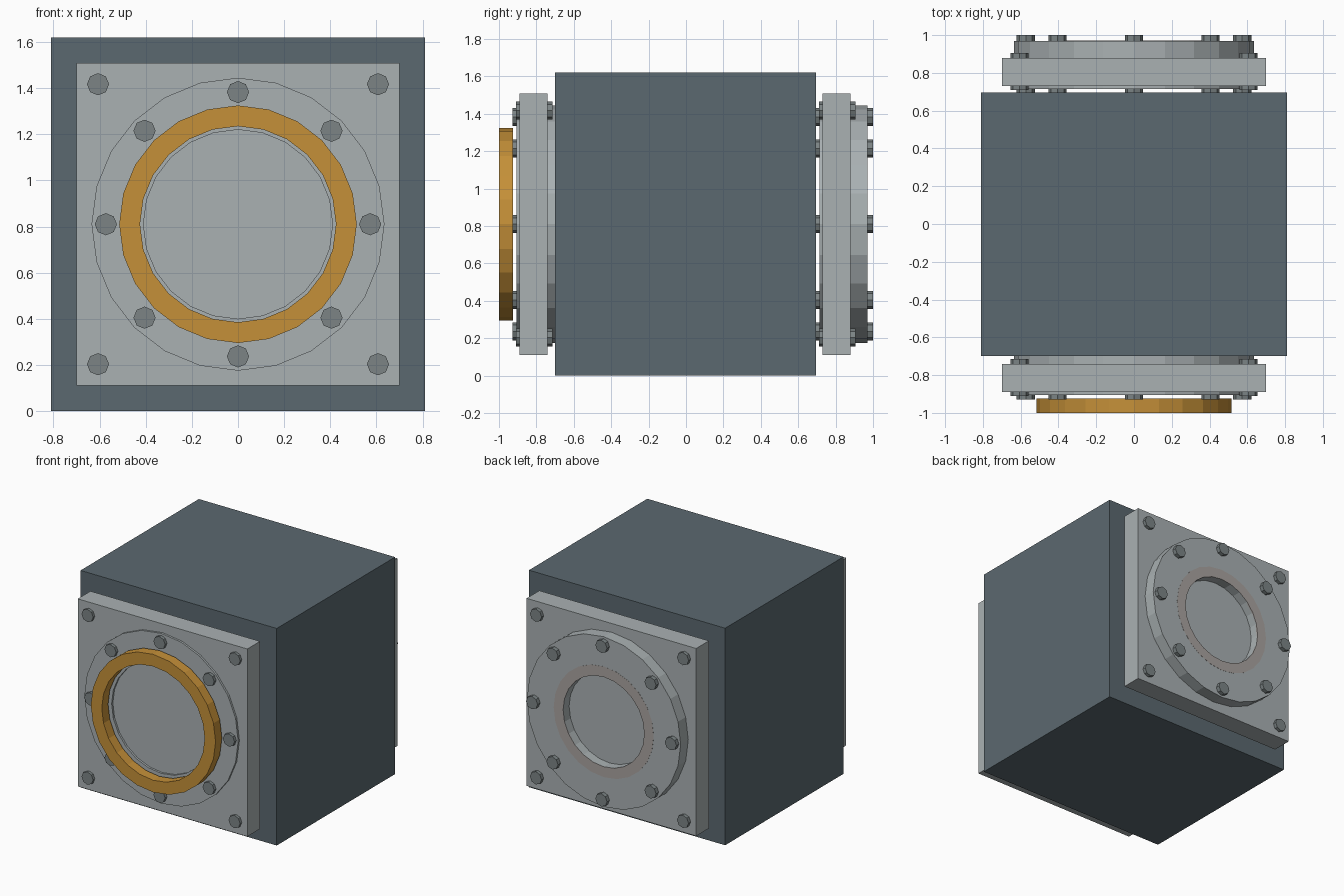
import bpy, bmesh, math

if "Cube" in bpy.data.objects:
    bpy.data.objects.remove(bpy.data.objects["Cube"])

CZ = 0.81  # height of the porthole axis


def material(name, rgb):
    m = bpy.data.materials.new(name)
    m.diffuse_color = (*rgb, 1)
    m.use_nodes = True
    m.node_tree.nodes["Principled BSDF"].inputs["Base Color"].default_value = m.diffuse_color
    return m


STEEL = material("dark_steel", (0.105, 0.14, 0.16))
PLATE = material("light_steel", (0.40, 0.44, 0.45))
BOLT = material("bolt_steel", (0.20, 0.23, 0.235))
BRASS = material("brass", (0.56, 0.28, 0.04))
SEAL = material("seal_grey", (0.40, 0.37, 0.355))


def finish(name, bm, mat):
    bmesh.ops.remove_doubles(bm, verts=bm.verts, dist=1e-5)
    bmesh.ops.recalc_face_normals(bm, faces=bm.faces)
    me = bpy.data.meshes.new(name)
    bm.to_mesh(me)
    bm.free()
    me.materials.append(mat)
    ob = bpy.data.objects.new(name, me)
    bpy.context.collection.objects.link(ob)
    return ob


def box(name, half_x, y0, y1, z0, z1, mat):
    bm = bmesh.new()
    bmesh.ops.create_cube(bm, size=1)
    for v in bm.verts:
        v.co = (v.co.x * 2 * half_x,
                y0 + (v.co.y + 0.5) * (y1 - y0),
                z0 + (v.co.z + 0.5) * (z1 - z0))
    return finish(name, bm, mat)


def lathe(name, profile, mat, closed=False, sides=24, x=0, z=CZ):
    """Spin a (radius, y) profile about an axis parallel to y."""
    bm = bmesh.new()
    pts = profile + profile[:1] if closed else profile
    vs = [bm.verts.new((x + r, y, z)) for r, y in pts]
    edges = [bm.edges.new(p) for p in zip(vs, vs[1:])]
    bmesh.ops.spin(bm, geom=vs + edges, cent=(x, 0, z), axis=(0, 1, 0),
                   angle=math.tau, steps=sides)
    return finish(name, bm, mat)


def bolt(name, x, z, y0, y1):
    lathe(name, [(0, y0), (0.048, y0), (0.048, y1), (0, y1)],
          BOLT, sides=8, x=x, z=z)


# Main body
box("body", 0.81, -0.70, 0.695, 0, 1.62, STEEL)

# The same porthole assembly sits on the front and the back
for side, dy in (("front", -1.62), ("back", 0.0)):
    box(f"{side}_plate", 0.70, 0.73 + dy, 0.88 + dy, 0.11, 1.51, PLATE)

    # Round flange with a shallow recess in front and a window recess behind
    lathe(f"{side}_flange",
          [(0, 0.73 + dy), (0.41, 0.73 + dy), (0.41, 0.715 + dy),
           (0.635, 0.715 + dy), (0.635, 0.97 + dy), (0.335, 0.97 + dy),
           (0.335, 0.90 + dy), (0, 0.90 + dy)], PLATE)

    # Flush seal ring around the window
    lathe(f"{side}_seal_ring",
          [(0.335, 0.96 + dy), (0.413, 0.96 + dy),
           (0.413, 0.971 + dy), (0.335, 0.971 + dy)], SEAL, closed=True)

    # Ring of eight through bolts
    for i in range(8):
        a = i * math.tau / 8
        bolt(f"{side}_ring_bolt_{i + 1}", 0.573 * math.cos(a),
             CZ + 0.573 * math.sin(a), 0.692 + dy, 1.0 + dy)

    # Four corner bolts
    for sx in (-1, 1):
        for sz in (-1, 1):
            bolt(f"{side}_corner_bolt_{sx}_{sz}", 0.607 * sx,
                 CZ + 0.607 * sz, 0.71 + dy, 0.905 + dy)

# Brass rim on the front porthole
lathe("front_brass_rim",
      [(0.425, -1.0), (0.515, -1.0), (0.515, -0.925), (0.425, -0.925)],
      BRASS, closed=True)
